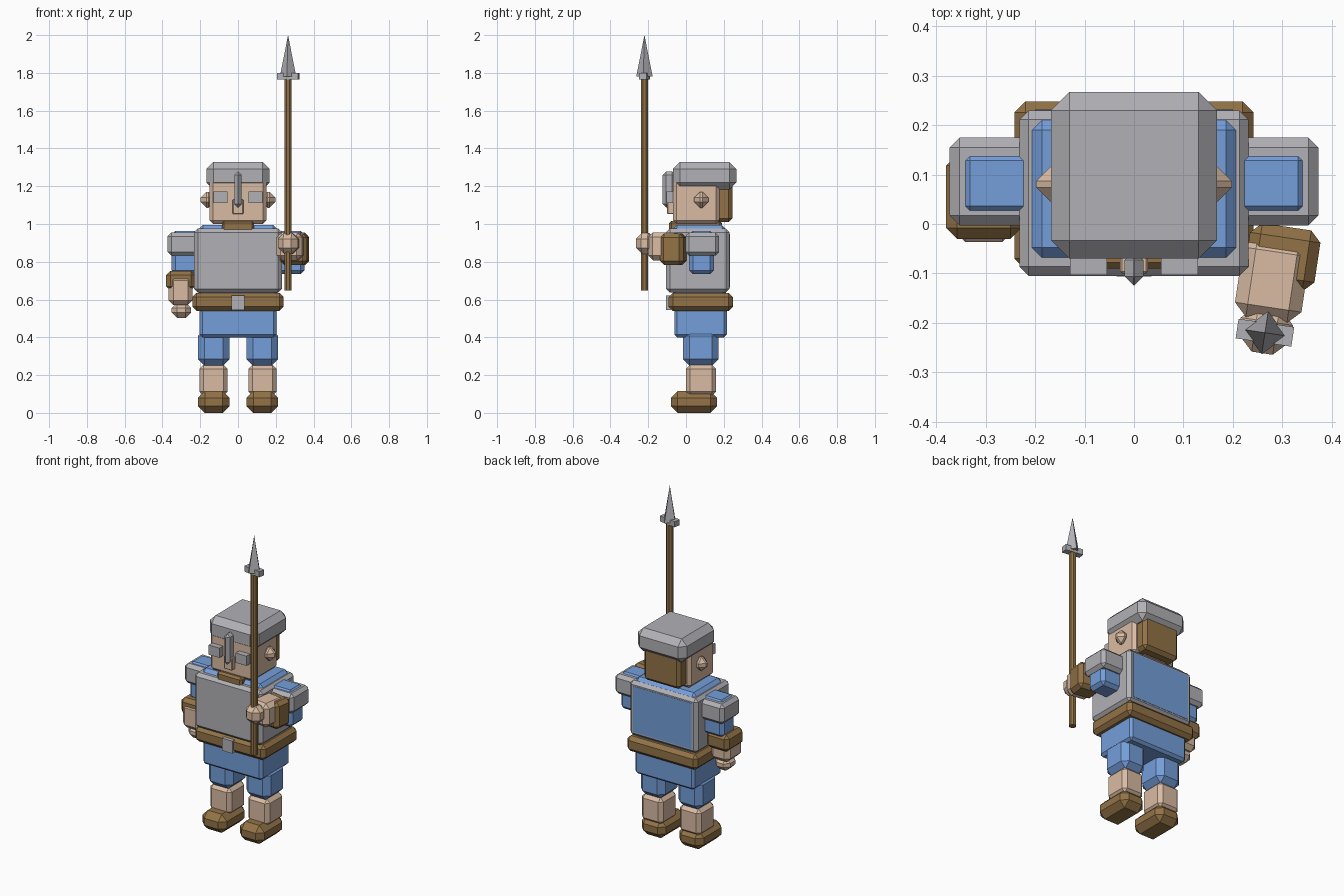
import bpy, bmesh, math
from mathutils import Matrix, Vector

if "Cube" in bpy.data.objects:
    bpy.data.objects.remove(bpy.data.objects["Cube"])


def material(name, r, g, b):
    """Flat colour from 0-255 display values."""
    m = bpy.data.materials.new(name)
    m.diffuse_color = (*[(c / 255) ** 2.2 for c in (r, g, b)], 1)
    m.use_nodes = True
    m.node_tree.nodes["Principled BSDF"].inputs["Base Color"].default_value = m.diffuse_color
    return m


STEEL = material("steel", 176, 176, 181)
SKIN = material("skin", 216, 186, 162)
BLUE = material("blue_cloth", 116, 157, 217)
LEATHER = material("brown_leather", 145, 114, 72)


def finish(name, bm, mat):
    bmesh.ops.recalc_face_normals(bm, faces=bm.faces)
    mesh = bpy.data.meshes.new(name)
    bm.to_mesh(mesh)
    bm.free()
    mesh.materials.append(mat)
    obj = bpy.data.objects.new(name, mesh)
    bpy.context.collection.objects.link(obj)
    return obj


def box(name, mat, x, y, z, bevel=0.0, turn=0.0):
    """Chamfered box from (min, max) ranges, turned about its own vertical axis."""
    bm = bmesh.new()
    bmesh.ops.create_cube(bm, size=1)
    size = Vector([r[1] - r[0] for r in (x, y, z)])
    mid = Vector([(r[1] + r[0]) / 2 for r in (x, y, z)])
    bmesh.ops.scale(bm, vec=size, verts=bm.verts)
    if bevel:
        bmesh.ops.bevel(bm, geom=bm.edges[:], offset=bevel, segments=1,
                        affect='EDGES', clamp_overlap=True)
    bmesh.ops.transform(bm, verts=bm.verts,
                        matrix=Matrix.Translation(mid) @ Matrix.Rotation(math.radians(turn), 4, 'Z'))
    return finish(name, bm, mat)


def pair(name, mat, x, y, z, bevel=0.0):
    """The same box on both sides of the body."""
    box("left_" + name, mat, x, y, z, bevel)
    box("right_" + name, mat, (-x[1], -x[0]), y, z, bevel)


def cone(name, mat, sides, r1, r2, x, y, z, turn=0.0):
    bm = bmesh.new()
    bmesh.ops.create_cone(bm, cap_ends=True, segments=sides, radius1=r1, radius2=r2, depth=z[1] - z[0])
    bmesh.ops.transform(bm, verts=bm.verts,
                        matrix=Matrix.Translation((x, y, sum(z) / 2)) @ Matrix.Rotation(math.radians(turn), 4, 'Z'))
    return finish(name, bm, mat)


# Legs
pair("boot", LEATHER, (0.045, 0.212), (-0.08, 0.165), (0, 0.115), 0.036)
pair("shin", SKIN, (0.056, 0.204), (0, 0.16), (0.09, 0.255), 0.022)
pair("trouser_leg", BLUE, (0.045, 0.212), (-0.016, 0.172), (0.25, 0.442), 0.034)

# Torso, belt and armour
box("shorts", BLUE, (-0.203, 0.203), (-0.062, 0.217), (0.40, 0.58), 0.015)
box("shirt", BLUE, (-0.208, 0.208), (-0.07, 0.212), (0.56, 0.995), 0.022)
box("belt", LEATHER, (-0.242, 0.242), (-0.092, 0.248), (0.54, 0.635), 0.022)
box("buckle", STEEL, (-0.035, 0.035), (-0.106, -0.08), (0.545, 0.622))
box("breastplate", STEEL, (-0.232, 0.232), (-0.105, 0.23), (0.637, 0.975), 0.019)
box("back_cloth_panel", BLUE, (-0.2, 0.2), (0.227, 0.232), (0.665, 0.948))
box("collar", LEATHER, (-0.085, 0.085), (-0.09, 0.19), (0.95, 1.016), 0.012)

# Head
box("head", SKIN, (-0.15, 0.15), (-0.068, 0.178), (1.0, 1.24), 0.018)
box("hair", LEATHER, (-0.125, 0.125), (0.14, 0.245), (1.01, 1.22), 0.02)
box("helmet", STEEL, (-0.168, 0.168), (-0.07, 0.267), (1.183, 1.328), 0.037)
box("nose_guard", STEEL, (-0.019, 0.019), (-0.124, -0.055), (1.088, 1.277), 0.018)
box("nose", SKIN, (-0.028, 0.028), (-0.1, -0.055), (1.052, 1.13), 0.004)
pair("eye", STEEL, (0.055, 0.13), (-0.103, -0.06), (1.112, 1.172))
pair("ear", SKIN, (0.125, 0.198), (0.043, 0.118), (1.085, 1.17), 0.031)

# Shoulders and upper arms
pair("shoulder_plate", STEEL, (0.2, 0.373), (-0.003, 0.175), (0.832, 0.955), 0.02)
pair("upper_arm", BLUE, (0.2, 0.352), (0.016, 0.148), (0.735, 0.964), 0.02)

# Hanging arm
box("hanging_bracer", LEATHER, (-0.38, -0.228), (-0.03, 0.14), (0.648, 0.752), 0.022)
box("hanging_forearm", SKIN, (-0.368, -0.24), (-0.036, 0.118), (0.57, 0.728), 0.026)
box("hanging_hand", SKIN, (-0.352, -0.248), (-0.01, 0.1), (0.502, 0.585), 0.03)

# Raised arm reaching forward
TURN = -8.5
box("raised_bracer", LEATHER, (0.228, 0.372), (-0.13, -0.005), (0.782, 0.95), 0.022, TURN)
box("raised_forearm", SKIN, (0.212, 0.348), (-0.195, -0.03), (0.808, 0.956), 0.026, TURN)
box("raised_hand", SKIN, (0.213, 0.32), (-0.262, -0.165), (0.842, 0.953), 0.032, TURN)

# Spear
SX, SY = 0.265, -0.22
cone("spear_shaft", LEATHER, 8, 0.021, 0.021, SX, SY, (0.648, 1.78), 22.5)
box("spear_crossbar", STEEL, (SX - 0.057, SX + 0.057), (SY - 0.02, SY + 0.02), (1.765, 1.8), 0, TURN)
cone("spear_tip", STEEL, 4, 0.044, 0.0, SX, SY, (1.78, 2.0), TURN)
